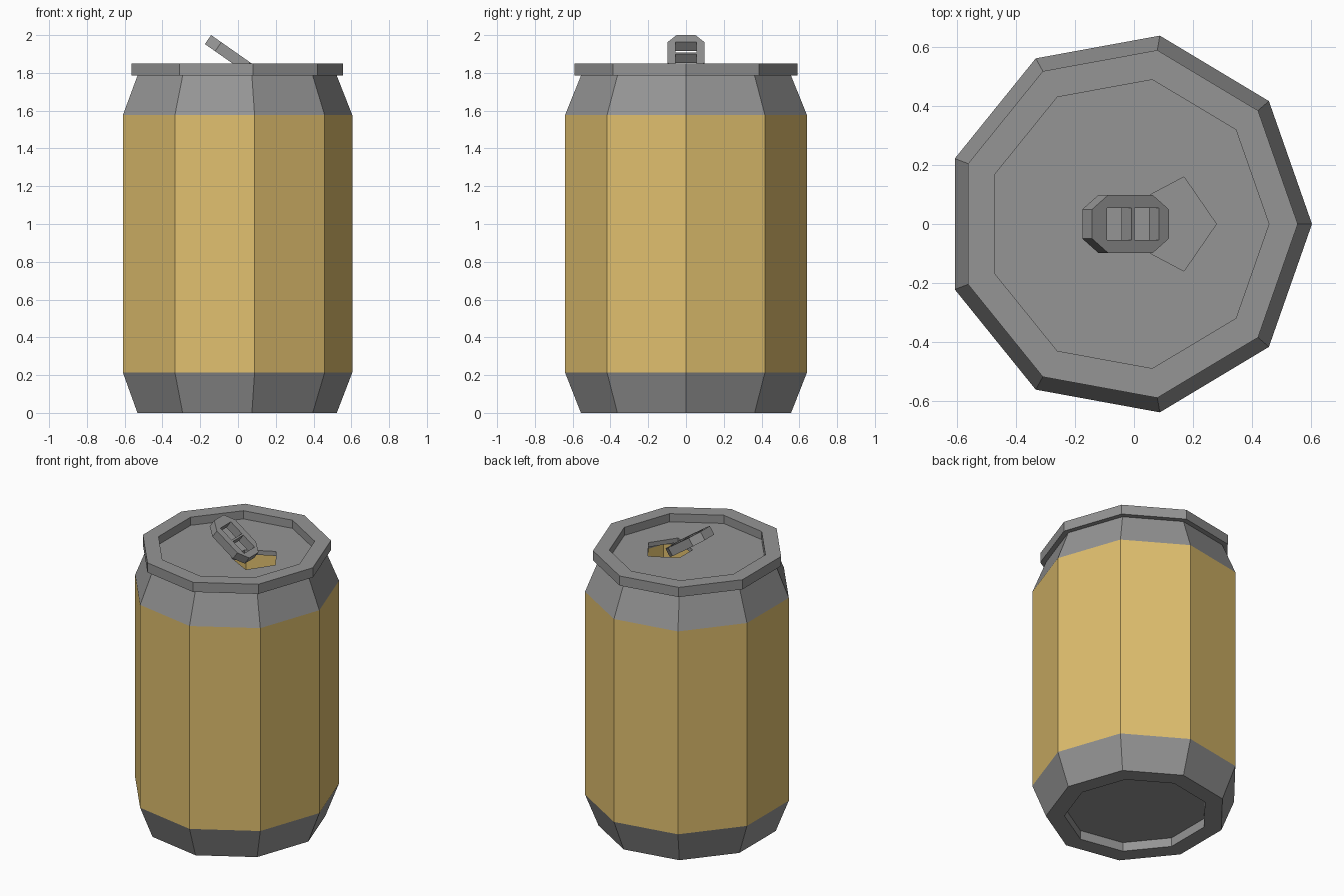
import bpy, bmesh, math
from mathutils import Matrix, Vector

if "Cube" in bpy.data.objects:
    bpy.data.objects.remove(bpy.data.objects["Cube"])

SIDES, CX, SX = 9, -0.021, 0.963   # nine-sided can, slightly narrow in x


def material(name, rgb):
    m = bpy.data.materials.new(name)
    m.diffuse_color = (*rgb, 1)
    m.use_nodes = True
    m.node_tree.nodes["Principled BSDF"].inputs["Base Color"].default_value = m.diffuse_color
    return m


GREY = material("grey metal", (0.30, 0.30, 0.30))
GOLD = material("gold label", (0.74, 0.52, 0.155))


def finish(bm, name, mat):
    me = bpy.data.meshes.new(name)
    bm.to_mesh(me)
    bm.free()
    me.materials.append(mat)
    ob = bpy.data.objects.new(name, me)
    bpy.context.collection.objects.link(ob)
    return ob


def ring(bm, r, z):
    return [bm.verts.new((CX + SX * r * math.cos(2 * math.pi * i / SIDES),
                          r * math.sin(2 * math.pi * i / SIDES), z)) for i in range(SIDES)]


def bridge(bm, a, b):
    n = len(a)
    for i in range(n):
        j = (i + 1) % n
        bm.faces.new((a[i], a[j], b[j], b[i]))


def shell(name, profile, mat, cap_start=False):
    """Nine-sided surface through (radius, height) points."""
    bm = bmesh.new()
    rings = [ring(bm, r, z) for r, z in profile]
    for a, b in zip(rings, rings[1:]):
        bridge(bm, a, b)
    if cap_start:
        bm.faces.new(rings[0][::-1])
    return finish(bm, name, mat)


LID_Z = 1.795
# Recessed base, label wall, then neck with overhanging rim
shell("base", [(0.45, 0.06), (0.45, 0), (0.565, 0), (0.65, 0.213)], GREY, True)
shell("label_wall", [(0.65, 0.213), (0.65, 1.577)], GOLD)
shell("neck_and_rim", [(0.65, 1.577), (0.565, 1.785), (0.60, 1.785), (0.60, 1.85),
                       (0.498, 1.85), (0.498, LID_Z)], GREY)

# Lid with the drinking hole and its short lip
hole = [(0.28, 0), (0.17, 0.16), (0.0, 0.07), (0.0, -0.07), (0.17, -0.16)]
bm = bmesh.new()
outer = ring(bm, 0.498, LID_Z)
inner = [bm.verts.new((x, y, LID_Z)) for x, y in hole]
edges = [bm.edges.new((l[i], l[(i + 1) % len(l)])) for l in (outer, inner) for i in range(len(l))]
bmesh.ops.triangle_fill(bm, use_beauty=True, edges=edges, normal=Vector((0, 0, 1)))
for f in bm.faces:
    f.normal_update()
    if f.normal.z < 0:
        f.normal_flip()
lip = [bm.verts.new((x, y, LID_Z - 0.03)) for x, y in hole]
bridge(bm, inner, lip)
finish(bm, "lid", GREY)

# Pull tab: octagonal plate with two windows, tilted up towards -x
L, W, T, C = 0.159, 0.098, 0.058, 0.066
outline = [(L, -0.05), (L, 0.05), (L - C, W), (C - L, W),
           (-L, 0.05), (-L, -0.05), (C - L, -W), (L - C, -W)]
windows = [(-0.097, 0.004), (0.016, 0.118)]
loops = [outline] + [[(a, -0.055), (b, -0.055), (b, 0.055), (a, 0.055)] for a, b in windows]
bm = bmesh.new()
edges = []
for loop in loops:
    vs = [bm.verts.new((x, y, 0)) for x, y in loop]
    edges += [bm.edges.new((vs[i], vs[(i + 1) % len(vs)])) for i in range(len(vs))]
bmesh.ops.triangle_fill(bm, use_beauty=True, edges=edges, normal=Vector((0, 0, 1)))
ext = bmesh.ops.extrude_face_region(bm, geom=bm.faces[:], use_keep_orig=True)
bmesh.ops.translate(bm, vec=(0, 0, -T),
                    verts=[g for g in ext["geom"] if isinstance(g, bmesh.types.BMVert)])
bmesh.ops.recalc_face_normals(bm, faces=bm.faces[:])
tab = finish(bm, "pull_tab", GREY)
tab.matrix_world = Matrix.Translation((-0.012, 0, 1.909)) @ Matrix.Rotation(math.radians(35), 4, 'Y')
